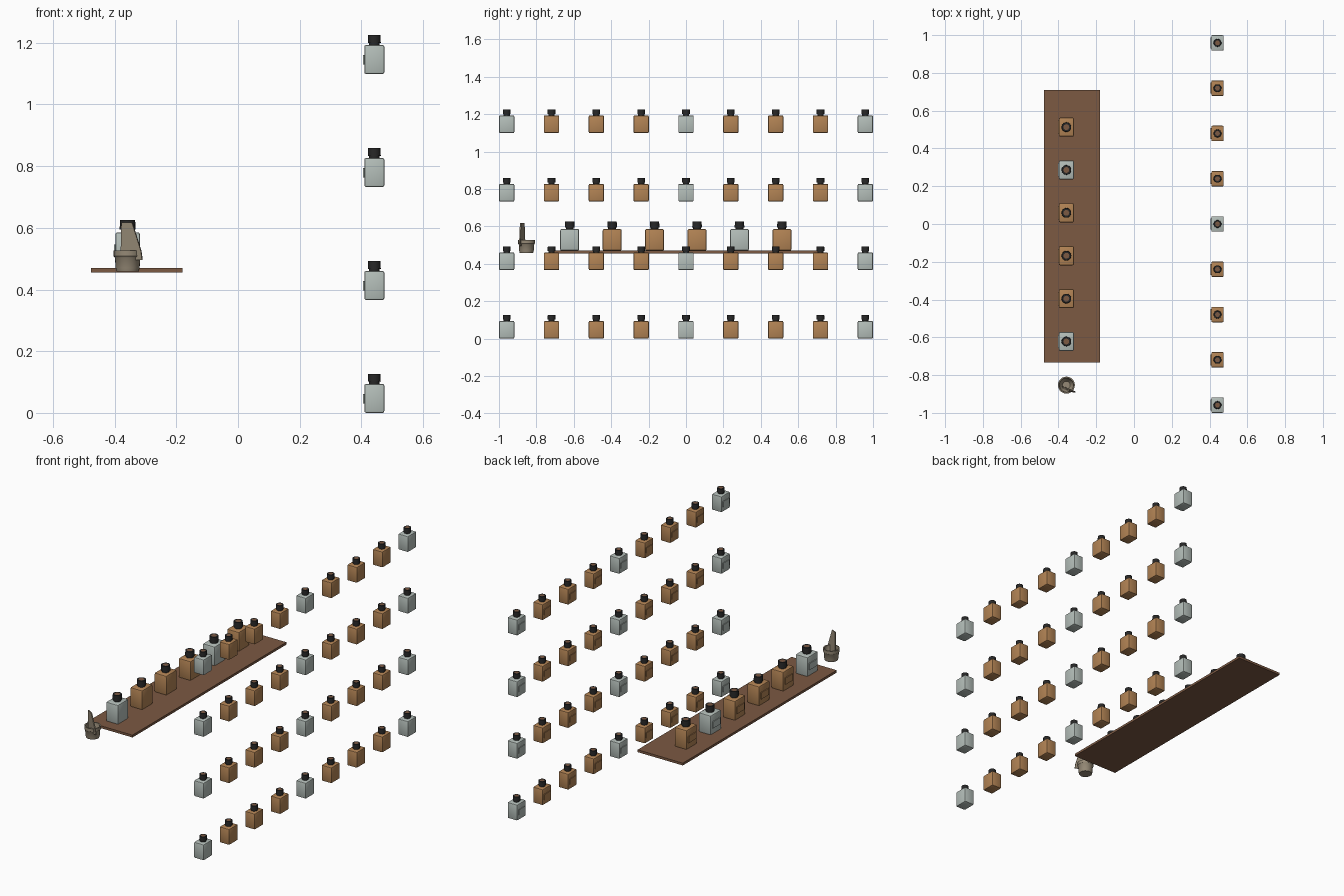
import bpy, bmesh, math
from mathutils import Matrix, Vector

cube = bpy.data.objects.get("Cube")
if cube:
    bpy.data.objects.remove(cube, do_unlink=True)


def material(name, rgb):
    m = bpy.data.materials.new(name)
    m.use_nodes = True
    m.diffuse_color = (*rgb, 1)
    m.node_tree.nodes["Principled BSDF"].inputs["Base Color"].default_value = (*rgb, 1)
    return m


AMBER = material("amber glass", (0.45, 0.23, 0.09))
CLEAR = material("pale grey glass", (0.46, 0.52, 0.49))
BLACK = material("black cap", (0.02, 0.02, 0.02))
WOOD = material("brown wood", (0.20, 0.10, 0.055))
STONE = material("warm stone", (0.30, 0.25, 0.18))


def to_mesh(bm, name, mats):
    """Finish a bmesh with smooth faces and sharp corners."""
    bmesh.ops.recalc_face_normals(bm, faces=bm.faces)
    for f in bm.faces:
        f.smooth = True
    for e in bm.edges:
        e.smooth = len(e.link_faces) == 2 and e.calc_face_angle(0) < math.radians(35)
    me = bpy.data.meshes.new(name)
    bm.to_mesh(me)
    bm.free()
    for m in mats:
        me.materials.append(m)
    return me


def place(name, me, loc, scale=1):
    ob = bpy.data.objects.new(name, me)
    ob.location = loc
    ob.scale = (scale,) * 3
    bpy.context.collection.objects.link(ob)
    return ob


def add_box(bm, size, centre, bevel=0):
    mat = Matrix.Translation(centre) @ Matrix.Diagonal((*size, 1))
    verts = bmesh.ops.create_cube(bm, size=1, matrix=mat)["verts"]
    if bevel:
        edges = list({e for v in verts for e in v.link_edges})
        bmesh.ops.bevel(bm, geom=edges, offset=bevel, segments=2, profile=0.5, affect='EDGES')


def lathe(bm, profile, sides):
    """Spin (radius, height) points round z, closing both ends."""
    rings = [[bm.verts.new((r * math.cos(i * math.tau / sides), r * math.sin(i * math.tau / sides), z))
              for i in range(sides)] for r, z in profile]
    for a, b in zip(rings, rings[1:]):
        for i in range(sides):
            j = (i + 1) % sides
            bm.faces.new((a[i], a[j], b[j], b[i]))
    bm.faces.new(rings[0][::-1])
    return bm.faces.new(rings[-1])


def bottle_mesh(name, glass):
    bm = bmesh.new()
    # Body with a raised label panel on its -x side
    add_box(bm, (0.065, 0.082, 0.094), (0, 0, 0.047), 0.006)
    add_box(bm, (0.004, 0.058, 0.032), (-0.034, 0, 0.046))
    glass_faces = set(bm.faces)
    # Neck and cap with a brown centre on top
    top = lathe(bm, [(0.017, 0.092), (0.017, 0.101), (0.021, 0.101), (0.020, 0.126),
                     (0.0125, 0.126)], 16)
    for f in bm.faces:
        f.material_index = 0 if f in glass_faces else 1
    top.material_index = 2
    return to_mesh(bm, name, (glass, BLACK, WOOD))


amber_bottle = bottle_mesh("amber_bottle", AMBER)
clear_bottle = bottle_mesh("clear_bottle", CLEAR)

# Wall display: four rows of nine bottles
for row in range(4):
    for col in range(9):
        me = clear_bottle if col % 4 == 0 else amber_bottle
        place(f"wall_bottle_{row}_{col}", me, (0.442, (col - 4) * 0.2397, row * 0.3663))

# Counter board
bm = bmesh.new()
add_box(bm, (0.297, 1.445, 0.014), (-0.328, -0.012, 0.463))
place("counter_board", to_mesh(bm, "counter_board", [WOOD]), (0, 0, 0))

# Larger bottles on the counter
for i in range(6):
    me = clear_bottle if i % 4 == 0 else amber_bottle
    place(f"counter_bottle_{i}", me, (-0.358, -0.622 + i * 0.227, 0.47), 1.23)

# Hollow stone mortar
bm = bmesh.new()
lathe(bm, [(0.036, 0), (0.039, 0.012), (0.041, 0.045), (0.045, 0.05), (0.045, 0.068),
           (0.038, 0.068), (0.034, 0.03), (0.02, 0.014)], 24)
place("mortar", to_mesh(bm, "mortar", [STONE]), (-0.358, -0.853, 0.458))

# Flat tapered blade leaning in the mortar
bm = bmesh.new()
corners = [(-0.380, -0.861, 0.495), (-0.310, -0.890, 0.495), (-0.314, -0.889, 0.525),
           (-0.343, -0.885, 0.617), (-0.377, -0.866, 0.617)]
offset = Vector((0.0013, 0.0030, 0))
front = [bm.verts.new(Vector(c) - offset) for c in corners]
back = [bm.verts.new(Vector(c) + offset) for c in corners]
bm.faces.new(front)
bm.faces.new(back[::-1])
for i in range(len(corners)):
    j = (i + 1) % len(corners)
    bm.faces.new((front[j], front[i], back[i], back[j]))
place("mortar_blade", to_mesh(bm, "mortar_blade", [STONE]), (0, 0, 0))
